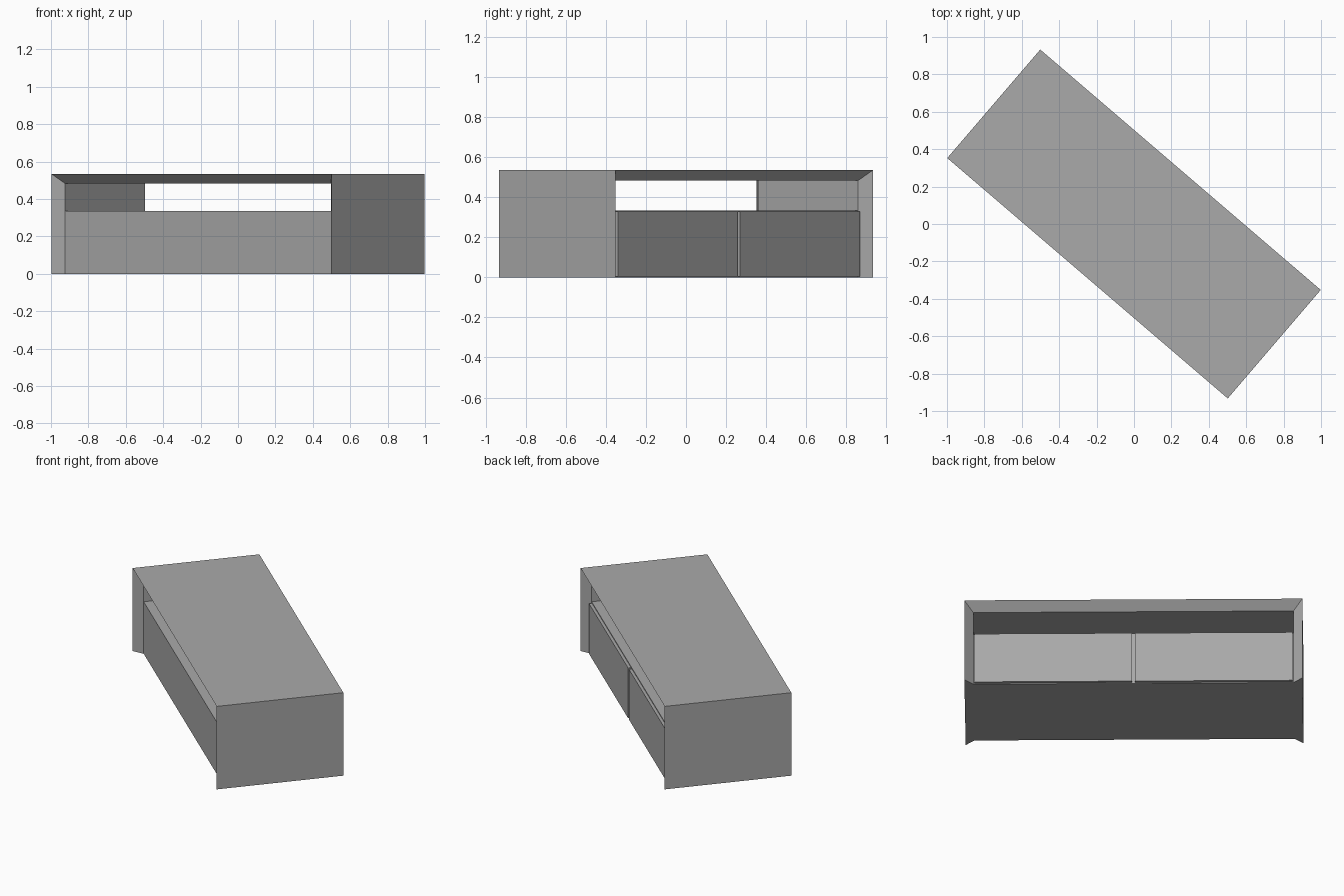
import bpy
import bmesh
import math

cube = bpy.data.objects.get("Cube")
if cube:
    bpy.data.objects.remove(cube, do_unlink=True)

LENGTH, DEPTH, HEIGHT = 1.975, 0.764, 0.535
WALL, BEVEL = 0.052, 0.053      # shell thickness and depth of its mitred edge
SHELF = 0.335                   # height of the open niche floor
TURN = math.radians(-40.6)

grey = bpy.data.materials.new("plain grey")
grey.use_nodes = True
colour = (0.4, 0.4, 0.4, 1)
grey.diffuse_color = colour
grey.node_tree.nodes["Principled BSDF"].inputs["Base Color"].default_value = colour


def add_object(name, bm):
    bmesh.ops.recalc_face_normals(bm, faces=bm.faces)
    mesh = bpy.data.meshes.new(name)
    bm.to_mesh(mesh)
    bm.free()
    mesh.materials.append(grey)
    ob = bpy.data.objects.new(name, mesh)
    ob.rotation_euler.z = TURN
    bpy.context.collection.objects.link(ob)


def add_box(name, low, high):
    bm = bmesh.new()
    bmesh.ops.create_cube(bm, size=1)
    for v in bm.verts:
        v.co = [(a + b) / 2 + c * (b - a) for a, b, c in zip(low, high, v.co)]
    add_object(name, bm)


# Outer shell: an upside-down U whose open edges taper to a sharp mitre
def arch(bm, half, top, y):
    points = [(-half, 0), (-half, top), (half, top), (half, 0)]
    return [bm.verts.new((x, y, z)) for x, z in points]


bm = bmesh.new()
half, back = LENGTH / 2, DEPTH / 2
inner_half, inner_back = half - WALL, back - BEVEL
rings = [arch(bm, half, HEIGHT, -back),
         arch(bm, half, HEIGHT, back),
         arch(bm, inner_half, HEIGHT - WALL, inner_back),
         arch(bm, inner_half, HEIGHT - WALL, -inner_back)]
for i in range(4):
    a, b = rings[i], rings[(i + 1) % 4]
    for j in range(3):
        bm.faces.new((a[j], a[j + 1], b[j + 1], b[j]))
for foot in (0, 3):
    bm.faces.new([ring[foot] for ring in rings])
add_object("outer_shell", bm)

# Cabinet body under the open niche
add_box("cabinet_body", (-inner_half, -inner_back, 0), (inner_half, inner_back, SHELF))

# Pair of doors standing just proud of the body
GAP, SIDE = 0.009, 0.007
for name, x0, x1 in (("right_door", -inner_half + SIDE, -GAP),
                     ("left_door", GAP, inner_half - SIDE)):
    add_box(name, (x0, inner_back, 0.005), (x1, inner_back + 0.018, SHELF - 0.006))
